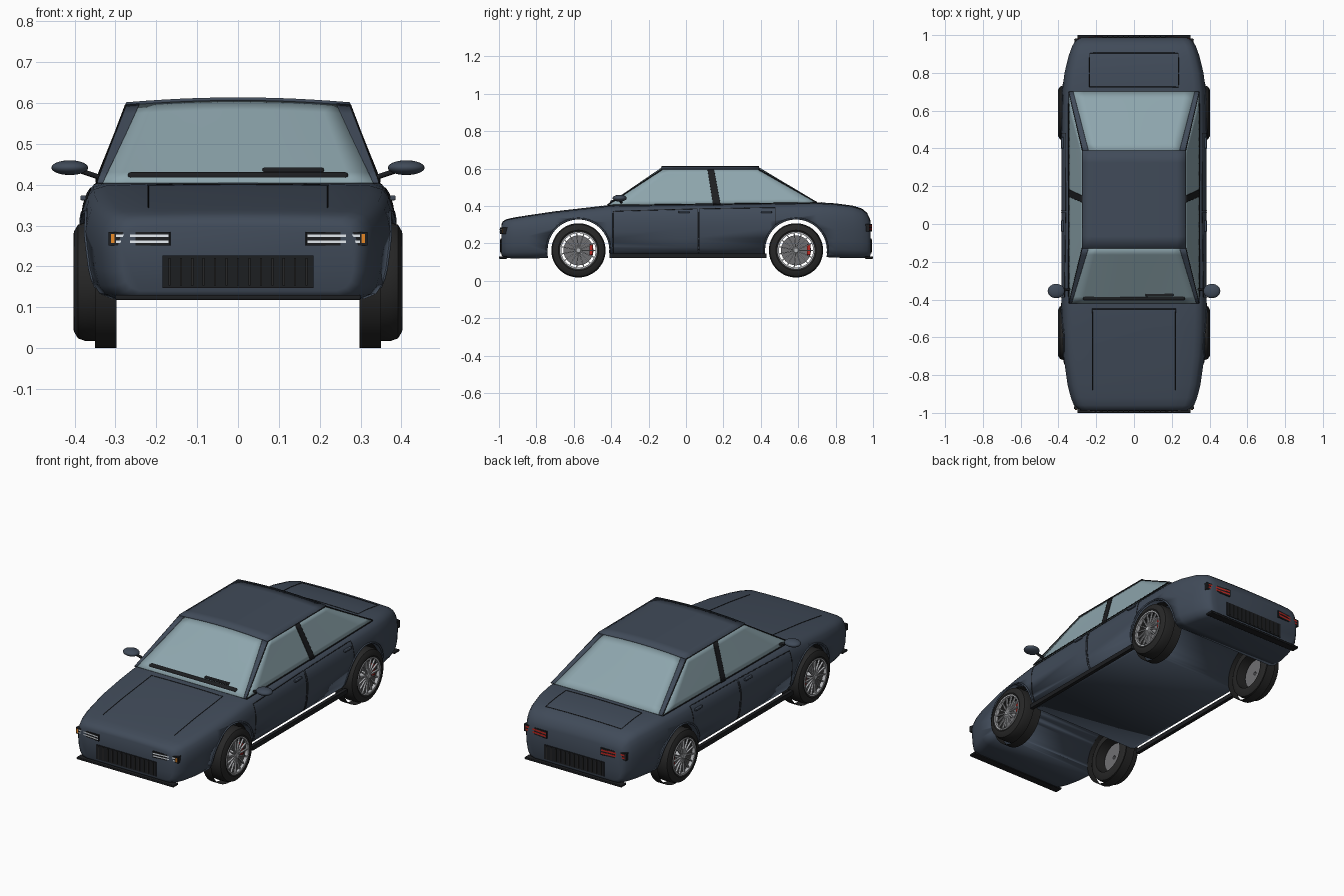
import bpy, bmesh, math
from mathutils import Vector, Matrix
from mathutils.bvhtree import BVHTree

if "Cube" in bpy.data.objects:
    bpy.data.objects.remove(bpy.data.objects["Cube"])

def mat(name, *c):
    m = bpy.data.materials.new(name)
    m.diffuse_color = (*c, 1)
    m.use_nodes = True
    m.node_tree.nodes["Principled BSDF"].inputs["Base Color"].default_value = m.diffuse_color
    return m

PAINT = mat("paint", .052, .07, .1)
GLASS = mat("glass", .27, .38, .42)
BLACK = mat("black", .012, .013, .015)
RUBBER = mat("rubber", .02, .02, .02)
METAL = mat("metal", .45, .46, .48)
DISC = mat("disc", .16, .16, .17)
RED = mat("red", .5, .02, .015)
WHITE = mat("lamp_white", .8, .85, .9)
AMBER = mat("amber", .8, .25, .02)

def finish(name, bm, m, angle=35):
    bmesh.ops.recalc_face_normals(bm, faces=bm.faces)
    me = bpy.data.meshes.new(name)
    bm.to_mesh(me)
    bm.free()
    me.materials.append(m)
    o = bpy.data.objects.new(name, me)
    bpy.context.collection.objects.link(o)
    bpy.ops.object.select_all(action='DESELECT')
    o.select_set(True)
    bpy.context.view_layer.objects.active = o
    bpy.ops.object.shade_smooth_by_angle(angle=math.radians(angle))
    return o

def apply(o, kind, **props):
    md = o.modifiers.new(kind, kind)
    for k, v in props.items():
        setattr(md, k, v)
    bpy.context.view_layer.objects.active = o
    bpy.ops.object.modifier_apply(modifier=md.name)

def box(name, c, s, m, rot=0, axis='Z', bevel=0):
    bm = bmesh.new()
    bmesh.ops.create_cube(bm, size=1, matrix=Matrix.Translation(c) @ Matrix.Rotation(rot, 4, axis) @ Matrix.Diagonal((*s, 1)))
    o = finish(name, bm, m)
    if bevel:
        apply(o, 'BEVEL', width=bevel, segments=2)
    return o

def bridge(bm, rings, closed):
    for a, b in zip(rings, rings[1:]):
        n = len(a)
        for i in range(n if closed else n - 1):
            j = (i + 1) % n
            bm.faces.new((a[i], a[j], b[j], b[i]))

def lathe(name, prof, sx, y, z, m, n=40, closed=True):
    # spin an (x, radius) profile about the axle
    bm = bmesh.new()
    rings = []
    for k in range(n):
        a = 2 * math.pi * k / n
        rings.append([bm.verts.new((sx * x, y + r * math.cos(a), z + r * math.sin(a))) for x, r in prof])
    bridge(bm, rings + rings[:1], closed)
    return finish(name, bm, m)

def patch(name, a, b, c, d, m, thick=.005):
    # four-cornered panel following the roof crown
    bm = bmesh.new()
    a, b, c, d = map(Vector, (a, b, c, d))
    rows = []
    for i in range(9):
        row = []
        for j in range(13):
            p = a.lerp(b, j / 12).lerp(d.lerp(c, j / 12), i / 8)
            s = min(1, max(0, (p.z - .405) / .19))
            p.z += .012 * s * max(0, 1 - (p.x / .272) ** 2)
            row.append(bm.verts.new(p))
        rows.append(row)
    bridge(bm, rows, False)
    o = finish(name, bm, m)
    apply(o, 'SOLIDIFY', thickness=thick, offset=0)
    return o

# lofted body shell: y, half width, top, bottom
stations = [(-.987, .285, .300, .140), (-.98, .300, .316, .128), (-.96, .318, .328, .122), (-.92, .334, .337, .120),
            (-.85, .352, .348, .120), (-.7, .373, .370, .122), (-.55, .382, .387, .130), (-.42, .384, .402, .138),
            (0, .384, .408, .14), (.45, .384, .414, .138), (.7, .380, .418, .13), (.8, .368, .412, .124),
            (.89, .346, .400, .122), (.94, .328, .385, .122), (.968, .312, .362, .124), (.981, .300, .335, .128), (.987, .286, .318, .140)]
section = [(.84, 0), (.92, .05), (.965, .15), (.99, .32), (1, .52), (1, .66), (.985, .78), (.96, .88), (.92, .95), (.84, .985), (.6, .997), (.3, 1.005), (0, 1.008)]
bm = bmesh.new()
rings = []
for y, w, zt, zb in stations:
    half = [(w * fx, zb + (zt - zb) * fz) for fx, fz in section]
    loop = half + [(-x, z) for x, z in reversed(half[:-1])]
    rings.append([bm.verts.new((x, y, z)) for x, z in loop])
bridge(bm, rings, True)
bm.faces.new(rings[0])
bm.faces.new(rings[-1])
bvh = BVHTree.FromBMesh(bm)
body = finish("body_shell", bm, PAINT, 40)

AXLES, ZC = (-.575, .588), .163
for y in AXLES:
    cut = lathe("arch_cutter", [(-.6, 0), (-.6, .167), (.6, .167), (.6, 0)], 1, y, ZC, PAINT, 48, False)
    bmesh_fix = bmesh.new()
    bmesh_fix.from_mesh(cut.data)
    bmesh.ops.remove_doubles(bmesh_fix, verts=bmesh_fix.verts, dist=1e-5)
    bmesh_fix.to_mesh(cut.data)
    bmesh_fix.free()
    apply(body, 'BOOLEAN', object=cut, operation='DIFFERENCE', solver='EXACT')
    bpy.data.objects.remove(cut)

def tube(name, pts, r, m):
    cu = bpy.data.curves.new(name, 'CURVE')
    cu.dimensions = '3D'
    cu.bevel_depth, cu.bevel_resolution = r, 1
    sp = cu.splines.new('POLY')
    sp.points.add(len(pts) - 1)
    for q, p in zip(sp.points, pts):
        q.co = (*p, 1)
    cu.materials.append(m)
    o = bpy.data.objects.new(name, cu)
    bpy.context.collection.objects.link(o)

def seam(name, corners, side=0):
    # panel gap projected onto the body, from above or from one side
    pts = []
    for (a, b), (c, d) in zip(corners, corners[1:]):
        for k in range(15):
            u, v = a + (c - a) * k / 14, b + (d - b) * k / 14
            o, dr = ((side * 2, u, v), (-side, 0, 0)) if side else ((u, v, 2), (0, 0, -1))
            hit = bvh.ray_cast(Vector(o), Vector(dr))[0]
            if hit:
                pts.append(hit)
    tube(name, pts, .002, BLACK)

seam("bonnet_gap", [(-.22, -.88), (-.22, -.45), (.22, -.45), (.22, -.88)])
seam("boot_gap", [(-.235, .725), (.235, .725), (.235, .905), (-.235, .905), (-.235, .725)])

# cabin: windscreen, rear window, roof and pillars
patch("roof", (-.274, -.13, .597), (.274, -.13, .597), (.272, .39, .597), (-.272, .39, .597), PAINT, .01)
patch("windscreen", (-.33, -.42, .405), (.33, -.42, .405), (.24, -.125, .595), (-.24, -.125, .595), GLASS)
patch("rear_window", (-.322, .70, .418), (.322, .70, .418), (.24, .385, .595), (-.24, .385, .595), GLASS)
for s in (1, -1):
    patch("front_pillar", (s*.33, -.42, .405), (s*.344, -.42, .405), (s*.272, -.125, .595), (s*.24, -.125, .595), PAINT, .008)
    patch("rear_pillar", (s*.322, .70, .418), (s*.344, .70, .418), (s*.27, .385, .595), (s*.24, .385, .595), PAINT, .008)
    patch("side_window", (s*.343, -.42, .402), (s*.343, .70, .416), (s*.27, .385, .595), (s*.271, -.125, .595), GLASS)
    patch("middle_pillar", (s*.345, .145, .405), (s*.345, .185, .405), (s*.273, .15, .595), (s*.273, .115, .595), BLACK, .008)
    tube("belt_trim", [(s*.345, -.42, .404), (s*.346, 0, .409), (s*.345, .70, .418)], .003, BLACK)
    tube("roof_trim", [(s*.344, -.42, .405), (s*.273, -.125, .597), (s*.272, .385, .597), (s*.344, .70, .418)], .003, BLACK)
    # door gaps, handles and sill
    seam("door_gap", [(.06, .15), (.06, .385), (-.39, .372), (-.39, .15)], s)
    seam("rear_door_gap", [(.07, .15), (.07, .385), (.48, .392), (.48, .29)], s)
    for y in (-.01, .43):
        box("door_handle", (s*.379, y, .368), (.014, .06, .012), PAINT, bevel=.003)
    box("sill", (s*.368, .01, .133), (.02, .84, .024), BLACK)
    # door mirrors
    bm = bmesh.new()
    bmesh.ops.create_uvsphere(bm, u_segments=24, v_segments=14, radius=1, matrix=Matrix.Translation((s*.412, -.355, .442)) @ Matrix.Diagonal((.045, .038, .018, 1)))
    finish("mirror", bm, PAINT)
    tube("mirror_arm", [(s*.335, -.345, .417), (s*.385, -.352, .434)], .007, BLACK)
    # lamps
    r = s * .1
    box("headlamp_housing", (s*.24, -.968, .268), (.152, .04, .034), BLACK, r)
    for z in (.261, .275):
        box("headlamp_strip", (s*.234, -.986, z), (.13, .008, .006), WHITE, r)
    box("indicator", (s*.306, -.978, .268), (.009, .012, .022), AMBER, r)
    box("tail_lamp_housing", (s*.24, .968, .285), (.15, .04, .04), BLACK, -r)
    for z in (.277, .293):
        box("tail_lamp_strip", (s*.238, .985, z), (.135, .008, .009), RED, -r)

# grilles and lips at both ends
for e, n in ((-1, "front"), (1, "rear")):
    box(n + "_grille", (0, e*.984, .187), (.37, .014, .08), BLACK)
    for i in range(13):
        box(n + "_grille_slat", (-.168 + .028 * i, e*.992, .187), (.005, .006, .068), RUBBER)
    box(n + "_lip", (0, e*.978, .124), (.6, .044, .012), BLACK, bevel=.003)

# dashboard and steering wheel
box("dashboard", (0, -.375, .42), (.54, .06, .022), BLACK, bevel=.008)
box("instrument_hood", (.135, -.355, .435), (.15, .06, .014), BLACK, bevel=.004)
ring = Matrix.Translation((.135, -.285, .435)) @ Matrix.Rotation(math.radians(65), 4, 'X')
tube("steering_wheel", [ring @ Vector((.06 * math.cos(k * math.pi / 16), .06 * math.sin(k * math.pi / 16), 0)) for k in range(33)], .006, BLACK)

# wheels
tyre = [(.30, .098), (.30, .13), (.308, .142), (.325, .145), (.375, .145), (.392, .139), (.402, .122), (.403, .108), (.397, .098)]
for s in (1, -1):
    for y in AXLES:
        lathe("tyre", tyre, s, y, ZC, RUBBER, 48)
        lathe("rim", [(.385, .099), (.402, .099), (.402, .092), (.385, .092)], s, y, ZC, METAL, 48)
        lathe("hub", [(.355, .001), (.355, .018), (.395, .018), (.4, .012), (.4, .001)], s, y, ZC, METAL, 20)
        lathe("brake_disc", [(.345, .01), (.345, .08), (.355, .08), (.355, .01)], s, y, ZC, DISC)
        lathe("arch_liner", [(.297, .163), (.35, .163)], s, y, ZC, RUBBER, 48, False)
        box("brake_caliper", (s*.37, y + .068, ZC + .005), (.03, .02, .06), RED, bevel=.003)
        for k in range(15):
            a = 2 * math.pi * k / 15
            box("spoke", (s*.392, y + .054 * math.cos(a), ZC + .054 * math.sin(a)), (.01, .08, .006), METAL, a, 'X')
        arc = [math.radians(-5 + 190 * k / 24) for k in range(25)]
        pts = [Vector((0, y + .17 * math.cos(a), ZC + .17 * math.sin(a))) for a in arc]
        hits = [bvh.ray_cast(Vector((s*2, p.y, p.z)), Vector((-s, 0, 0)))[0] for p in pts]
        tube("arch_trim", [h for h in hits if h], .005, PAINT)
